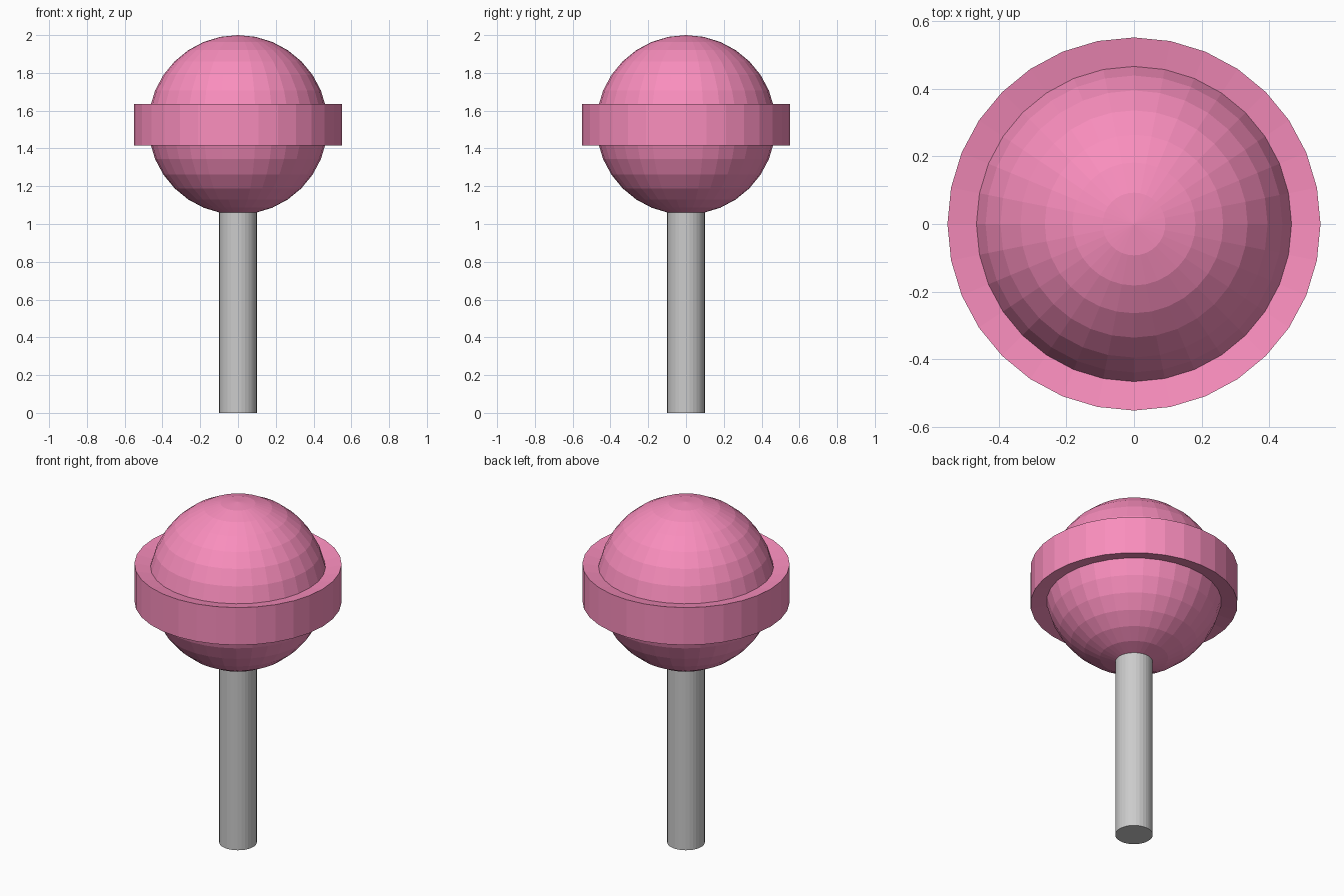
import bpy, bmesh, math
from mathutils import Matrix

if "Cube" in bpy.data.objects:
    bpy.data.objects.remove(bpy.data.objects["Cube"])

SIDES, RINGS = 32, 16
BALL_R, BALL_Z = 0.475, 1.525
BAND_R, BAND_HALF = 0.5515, 0.11
STICK_R, STICK_TOP = 0.1, 1.12


def make_object(name, bm):
    bmesh.ops.recalc_face_normals(bm, faces=bm.faces)
    mesh = bpy.data.meshes.new(name)
    bm.to_mesh(mesh)
    bm.free()
    obj = bpy.data.objects.new(name, mesh)
    bpy.context.collection.objects.link(obj)
    return obj


# Candy: faceted ball whose two middle face rows are extruded into a band
bm = bmesh.new()
bmesh.ops.create_uvsphere(bm, u_segments=SIDES, v_segments=RINGS, radius=BALL_R)
row = BALL_R * math.sin(math.pi / RINGS)
middle = [f for f in bm.faces if abs(f.calc_center_median().z) < row]
new = bmesh.ops.extrude_face_region(bm, geom=middle)["geom"]
for v in new:
    if isinstance(v, bmesh.types.BMVert):
        k = BAND_R / v.co.xy.length
        v.co.x *= k
        v.co.y *= k
        v.co.z *= BAND_HALF / row
bmesh.ops.translate(bm, verts=bm.verts, vec=(0, 0, BALL_Z))
candy = make_object("candy", bm)

pink = bpy.data.materials.new("pink_candy")
pink.diffuse_color = (0.95, 0.27, 0.51, 1)
pink.use_nodes = True
pink.node_tree.nodes["Principled BSDF"].inputs["Base Color"].default_value = pink.diffuse_color
candy.data.materials.append(pink)

# Stick: plain cylinder ending inside the ball
bm = bmesh.new()
bmesh.ops.create_cone(bm, cap_ends=True, segments=SIDES, radius1=STICK_R,
                      radius2=STICK_R, depth=STICK_TOP,
                      matrix=Matrix.Translation((0, 0, STICK_TOP / 2)))
make_object("stick", bm)
